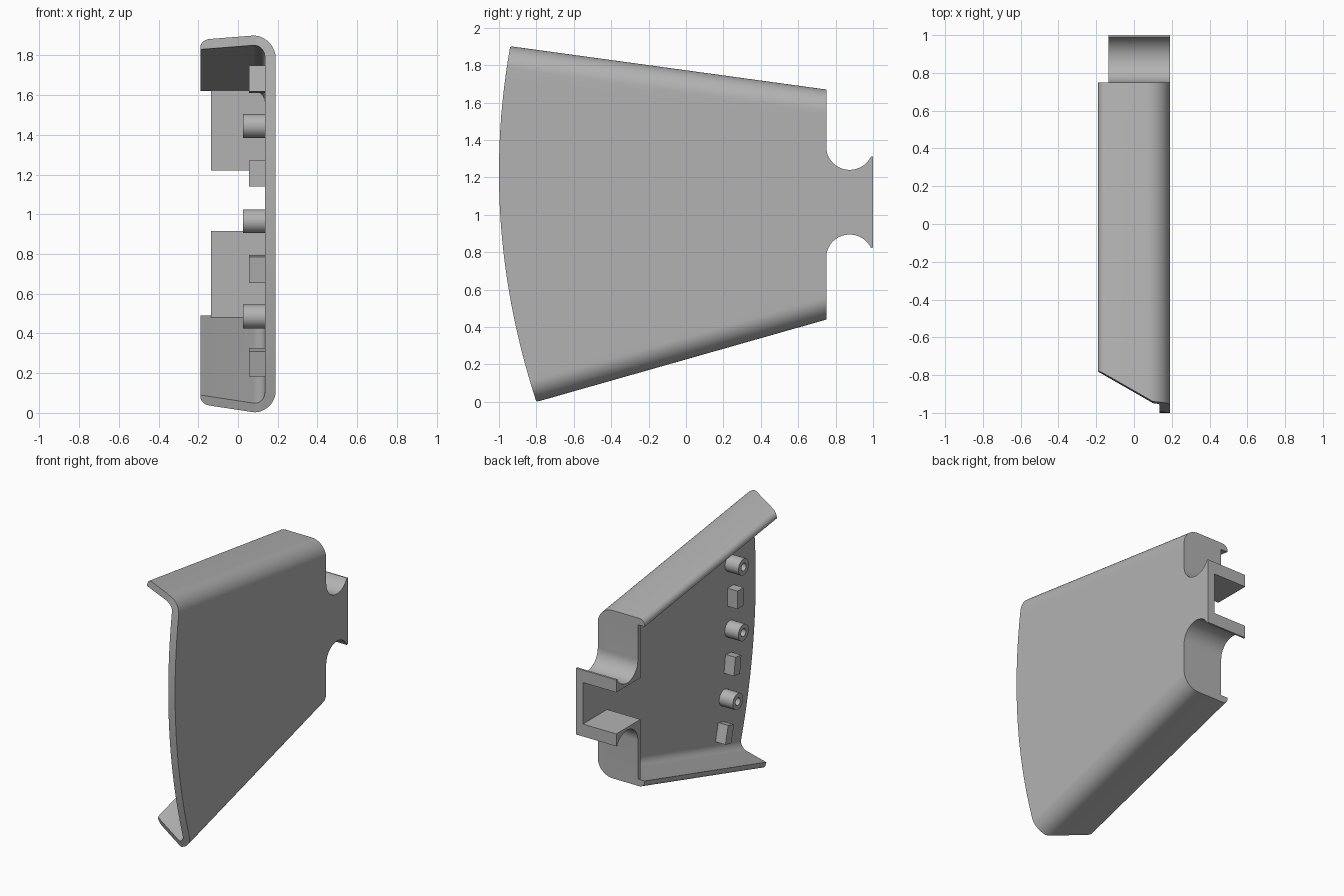
import bpy, bmesh
from math import sin, cos, pi, atan, radians
from mathutils import Matrix

cube = bpy.data.objects.get("Cube")
if cube:
    bpy.data.objects.remove(cube, do_unlink=True)

grey = bpy.data.materials.new("plain grey")
grey.use_nodes = True
COLOR = (0.45, 0.45, 0.45, 1)
grey.diffuse_color = COLOR
grey.node_tree.nodes["Principled BSDF"].inputs["Base Color"].default_value = COLOR

BACK, OUT, INNER, RIM = 0.75, 0.19, 0.135, -0.19


def finish(name, bm):
    bmesh.ops.recalc_face_normals(bm, faces=bm.faces)
    mesh = bpy.data.meshes.new(name)
    bm.to_mesh(mesh)
    bm.free()
    mesh.materials.append(grey)
    ob = bpy.data.objects.new(name, mesh)
    bpy.context.collection.objects.link(ob)
    bpy.ops.object.select_all(action='DESELECT')
    ob.select_set(True)
    bpy.context.view_layer.objects.active = ob
    bpy.ops.object.shade_smooth_by_angle(angle=radians(30))
    return ob


def front_arc(z):
    return -1 + 0.133 * (z - 1.227) ** 2


def top(y):
    return 1.67 + (BACK - y) * 0.137


def bottom(y):
    return 0.44 - (BACK - y) * 0.284


def height(y, d, f):
    return (1 - f) * (top(y) - d) + f * (bottom(y) + d)


def u_path(corner_r, plate_x, inset, tip_r):
    """Half-round U section as (x, inset from edge, top-to-bottom fraction)."""
    half = []
    for i in range(7):
        a = pi / 2 * i / 6
        x = RIM + 0.045 * (1 - cos(a))
        half.append((x, inset + tip_r * (1 - sin(a)), 0))
    for i in range(13):
        a = pi / 2 * i / 12
        half.append((plate_x - corner_r * (1 - sin(a)), inset + corner_r * (1 - cos(a)), 0))
    d = half[-1][1]
    plate = [(plate_x, d, i / 32) for i in range(1, 32)]
    return half + plate + [(x, d, 1) for x, d, f in reversed(half)]


# Tapered shell: U section with a bowed front edge and raked flanges
bm = bmesh.new()
outer = u_path(0.12, OUT, 0, 0.04)
inner = u_path(0.06, INNER, 0.05, 0)
rails = []
for path in (outer, inner):
    front, back = [], []
    for x, d, f in path:
        y = -0.9
        for _ in range(20):
            y = front_arc(height(y, d, f)) + max(0, 0.1 - x) * 0.586
        front.append(bm.verts.new((x, y, height(y, d, f))))
        back.append(bm.verts.new((x, BACK, height(BACK, d, f))))
    rails.append((front, back))
(of, ob_), (nf, nb) = rails
loop = [of, ob_, nb, nf]
for a, b in zip(loop, loop[1:] + loop[:1]):
    for i in range(len(a) - 1):
        bm.faces.new((a[i], a[i + 1], b[i + 1], b[i]))
for i in (0, -1):
    bm.faces.new([rail[i] for rail in loop])
finish("shell", bm)


def prism(name, profile, x0, x1):
    """Extrude a (y, z) profile along x."""
    bm = bmesh.new()
    face = bm.faces.new([bm.verts.new((x0, y, z)) for y, z in profile])
    new = bmesh.ops.extrude_face_region(bm, geom=[face])["geom"]
    bmesh.ops.translate(bm, vec=(x1 - x0, 0, 0),
                        verts=[v for v in new if isinstance(v, bmesh.types.BMVert)])
    return finish(name, bm)


# Concave scoops leading from the back wall into the tab
MID = 1.0675


def scoop(side):
    pts = []
    for i in range(25):
        a = pi + radians(156) * i / 24
        pts.append((0.875 + 0.125 * cos(a), MID + side * (0.295 + 0.122 * sin(a))))
    return pts + [(1, MID + side * 0.243)]


for name, side, end in (("upper_back_wall", 1, 1.63), ("lower_back_wall", -1, 0.48)):
    inside = MID + side * 0.152
    profile = [(0.72, inside), (0.72, end), (BACK, end)] + scoop(side) + [(1, inside)]
    prism(name, profile, -0.135, INNER)

prism("tab_plate", scoop(1) + scoop(-1)[::-1], INNER, OUT)

# Hollow screw bosses along the front edge
for n, z in enumerate((1.445, 0.965, 0.485)):
    bm = bmesh.new()
    rings = []
    for r, x in ((0.06, 0.14), (0.06, 0.025), (0.028, 0.025), (0.028, 0.12)):
        rings.append([bm.verts.new((x, front_arc(z) + 0.29 + r * cos(2 * pi * i / 32),
                                    z + r * sin(2 * pi * i / 32))) for i in range(32)])
    for a, b in zip(rings, rings[1:]):
        for i in range(32):
            j = (i + 1) % 32
            bm.faces.new((a[i], a[j], b[j], b[i]))
    bm.faces.new(rings[0])
    bm.faces.new(rings[-1])
    finish(f"screw_boss_{n + 1}", bm)

# Locating blocks between the bosses, turned to follow the front edge
for n, z in enumerate((1.68, 1.205, 0.725, 0.255)):
    bm = bmesh.new()
    tilt = atan(0.266 * (z - 1.227))
    bmesh.ops.create_cube(bm, size=1, matrix=Matrix.Translation((0.0975, front_arc(z) + 0.29, z))
                          @ Matrix.Rotation(-tilt, 4, 'X')
                          @ Matrix.Diagonal((0.085, 0.07, 0.132, 1)))
    finish(f"locating_block_{n + 1}", bm)
